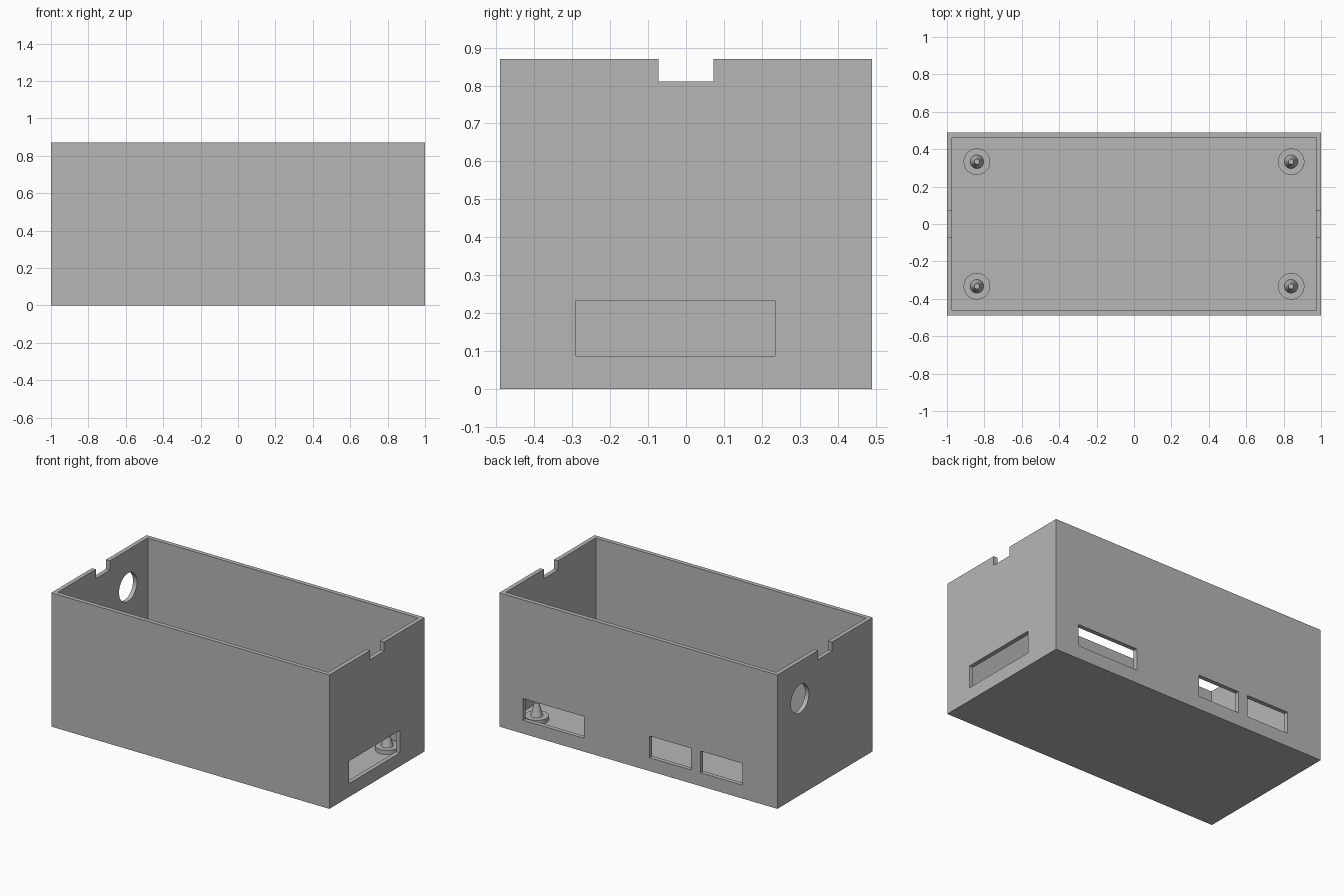
import bpy
import math

if "Cube" in bpy.data.objects:
    bpy.data.objects.remove(bpy.data.objects["Cube"], do_unlink=True)

HX, HY, H = 1.0, 0.49, 0.87   # outer half sizes and height
WALL = 0.028

grey = bpy.data.materials.new("plain grey")
grey.use_nodes = True
colour = (0.47, 0.47, 0.47, 1)
grey.diffuse_color = colour
grey.node_tree.nodes["Principled BSDF"].inputs["Base Color"].default_value = colour


def box(name, x, y, z):
    """Box from (min, max) ranges on each axis."""
    bpy.ops.mesh.primitive_cube_add(size=1)
    ob = bpy.context.object
    ob.name = name
    ranges = (x, y, z)
    for v in ob.data.vertices:
        v.co = [r[0] if c < 0 else r[1] for c, r in zip(v.co, ranges)]
    ob.data.materials.append(grey)
    return ob


def cone(name, r1, r2, x, y, z0, z1):
    """Upright round part, tapered from r1 to r2."""
    bpy.ops.mesh.primitive_cone_add(vertices=48, radius1=r1, radius2=r2, depth=z1 - z0,
                                    location=(x, y, (z0 + z1) / 2))
    ob = bpy.context.object
    ob.name = name
    ob.data.materials.append(grey)
    bpy.ops.object.shade_smooth_by_angle()
    return ob


def cut(target, cutter):
    mod = target.modifiers.new("cut", "BOOLEAN")
    mod.operation = "DIFFERENCE"
    mod.solver = "EXACT"
    mod.object = cutter
    bpy.context.view_layer.objects.active = target
    bpy.ops.object.modifier_apply(modifier=mod.name)
    bpy.data.objects.remove(cutter, do_unlink=True)


# Open tray with thin walls and floor
case = box("case", (-HX, HX), (-HY, HY), (0, H))
cut(case, box("cavity", (WALL - HX, HX - WALL), (WALL - HY, HY - WALL), (WALL, H + 0.2)))

# Notches in the rim at both ends
for side in (-1, 1):
    ends = sorted((side * 0.9, side * 1.1))
    cut(case, box("notch", ends, (-0.072, 0.072), (0.81, H + 0.1)))

# Long slot in the right end
cut(case, box("end_slot", (0.9, 1.1), (-0.29, 0.235), (0.087, 0.233)))

# Three port openings in the back wall
for ports in ((0.39, 0.83), (-0.38, -0.08), (-0.75, -0.447)):
    cut(case, box("port", ports, (0.4, 0.6), (0.087, 0.228)))

# Round cable hole in the opposite end
bpy.ops.mesh.primitive_cylinder_add(vertices=64, radius=0.092, depth=0.2,
                                    location=(-HX, 0.258, 0.627),
                                    rotation=(0, math.pi / 2, 0))
hole = bpy.context.object
hole.data.materials.append(grey)
cut(case, hole)

bpy.ops.object.select_all(action="DESELECT")
case.select_set(True)
bpy.context.view_layer.objects.active = case
bpy.ops.object.shade_smooth_by_angle()

# Standoffs with tapered pegs in the four corners
for sx, lr in ((-1, "right"), (1, "left")):
    for sy, fb in ((-1, "front"), (1, "back")):
        x, y = sx * 0.84, sy * 0.333
        cone(f"standoff_{fb}_{lr}", 0.071, 0.071, x, y, WALL - 0.005, 0.056)
        cone(f"peg_{fb}_{lr}", 0.038, 0.014, x, y, 0.05, 0.14)
